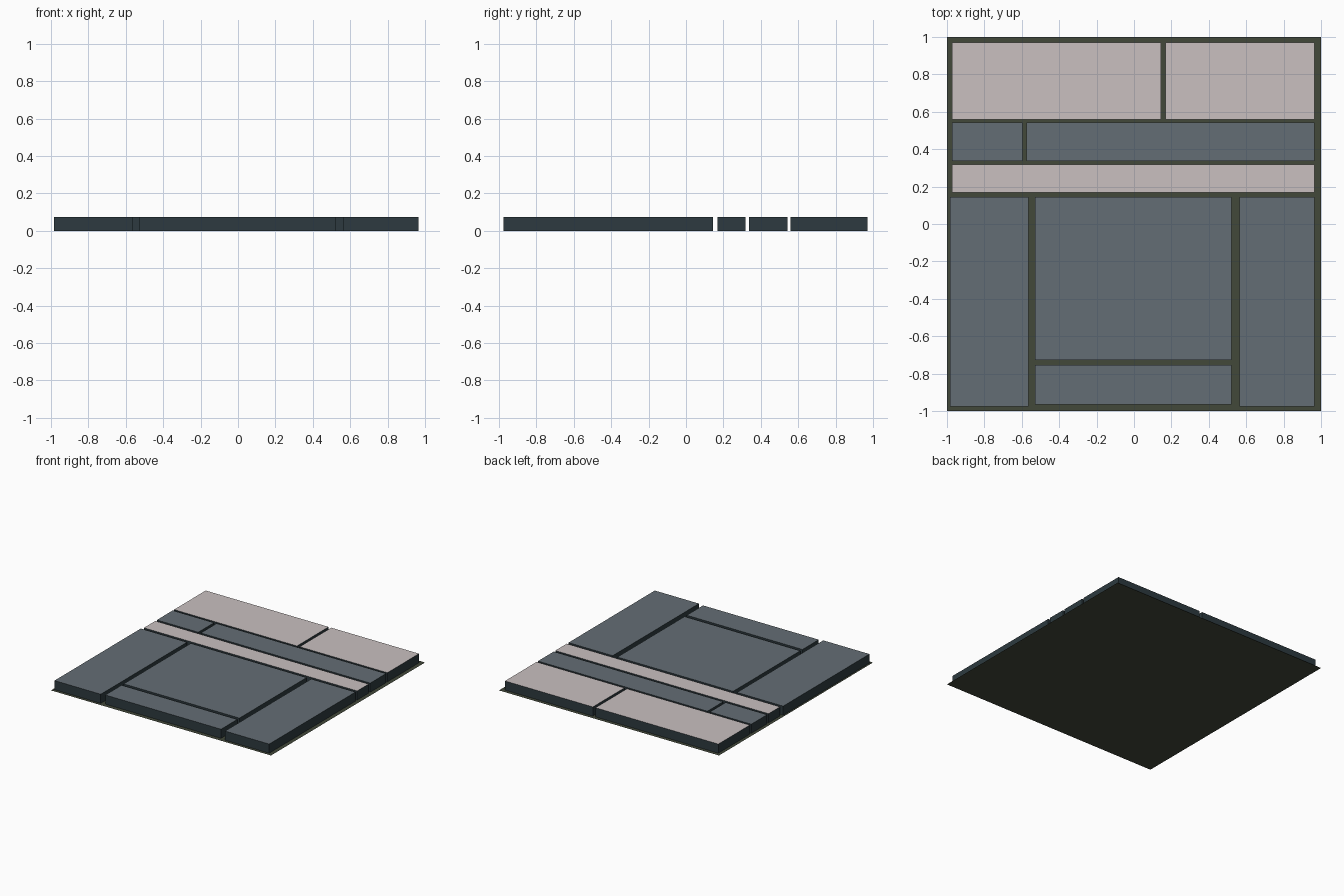
import bpy
import bmesh

if "Cube" in bpy.data.objects:
    bpy.data.objects.remove(bpy.data.objects["Cube"])

HEIGHT = 0.075


def material(name, rgb):
    m = bpy.data.materials.new(name)
    m.diffuse_color = (*rgb, 1.0)
    m.use_nodes = True
    m.node_tree.nodes["Principled BSDF"].inputs["Base Color"].default_value = m.diffuse_color
    return m


olive = material("dark olive base", (0.054, 0.065, 0.042))
edge = material("dark slate edge", (0.026, 0.042, 0.050))
slate = material("slate grey", (0.127, 0.155, 0.177))
pink = material("pale pink", (0.585, 0.525, 0.525))


def add_object(name, bm, mats):
    mesh = bpy.data.meshes.new(name)
    bm.to_mesh(mesh)
    bm.free()
    for m in mats:
        mesh.materials.append(m)
    obj = bpy.data.objects.new(name, mesh)
    bpy.context.collection.objects.link(obj)


def tile(name, x0, x1, y0, y1, top):
    """Slab open underneath, dark sides and a coloured top."""
    bm = bmesh.new()
    bmesh.ops.create_cube(bm, size=1.0)
    for v in bm.verts:
        v.co.x = x1 if v.co.x > 0 else x0
        v.co.y = y1 if v.co.y > 0 else y0
        v.co.z = HEIGHT if v.co.z > 0 else 0.0
    bm.normal_update()
    under = [f for f in bm.faces if f.normal.z < -0.5]
    bmesh.ops.delete(bm, geom=under, context="FACES_ONLY")
    for f in bm.faces:
        f.material_index = 1 if f.normal.z > 0.5 else 0
    add_object(name, bm, [edge, top])


# flat base sheet
bm = bmesh.new()
bmesh.ops.create_grid(bm, x_segments=1, y_segments=1, size=1.0)
add_object("base_sheet", bm, [olive])

# front panels
tile("front_left_panel", -0.985, -0.565, -0.975, 0.145, slate)
tile("front_right_panel", 0.565, 0.966, -0.975, 0.145, slate)
tile("centre_panel", -0.53, 0.522, -0.727, 0.145, slate)
tile("centre_front_strip", -0.53, 0.522, -0.966, -0.755, slate)

# cross bands
tile("pink_band", -0.973, 0.966, 0.168, 0.317, pink)
tile("slate_band_short", -0.973, -0.597, 0.337, 0.542, slate)
tile("slate_band_long", -0.574, 0.966, 0.337, 0.542, slate)

# back row
tile("back_left_panel", -0.973, 0.144, 0.56, 0.97, pink)
tile("back_right_panel", 0.168, 0.966, 0.56, 0.97, pink)
